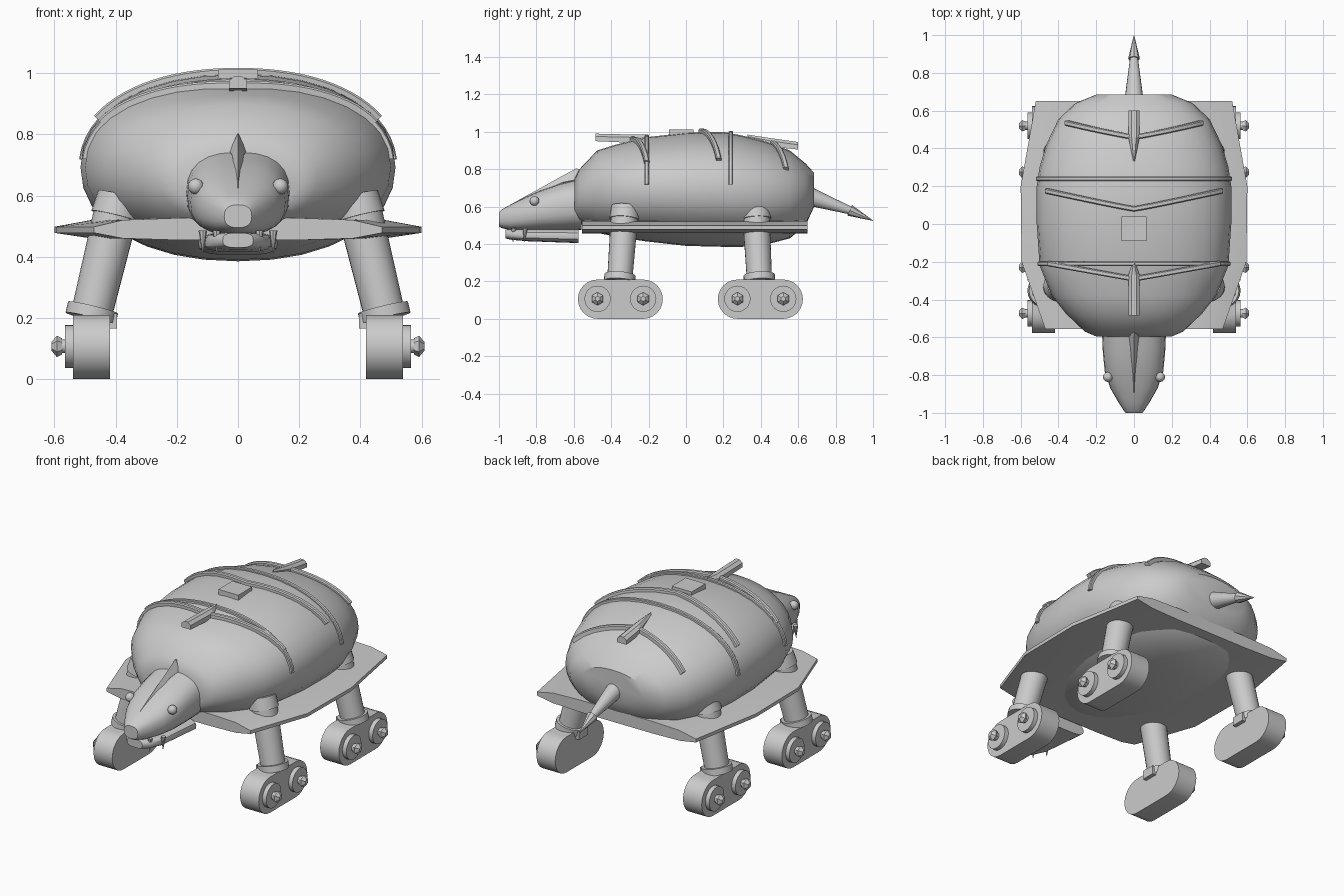
import bpy, bmesh, math
from mathutils import Vector

if "Cube" in bpy.data.objects:
    bpy.data.objects.remove(bpy.data.objects["Cube"])

grey = bpy.data.materials.new("plain_grey")
grey.use_nodes = True
grey.diffuse_color = (0.6, 0.6, 0.6, 1)
grey.node_tree.nodes["Principled BSDF"].inputs["Base Color"].default_value = (0.6, 0.6, 0.6, 1)


def finish(name, bm, angle=35):
    bmesh.ops.recalc_face_normals(bm, faces=bm.faces)
    mesh = bpy.data.meshes.new(name)
    bm.to_mesh(mesh)
    bm.free()
    mesh.materials.append(grey)
    ob = bpy.data.objects.new(name, mesh)
    bpy.context.collection.objects.link(ob)
    bpy.ops.object.select_all(action='DESELECT')
    ob.select_set(True)
    bpy.context.view_layer.objects.active = ob
    if angle:
        bpy.ops.object.shade_smooth_by_angle(angle=math.radians(angle))
    return ob


def skin(name, rings, angle=35):
    """Join closed rings of points into a capped solid."""
    bm = bmesh.new()
    loops = [[bm.verts.new(p) for p in ring] for ring in rings]
    n = len(loops[0])
    for a, b in zip(loops, loops[1:]):
        for i in range(n):
            j = (i + 1) % n
            bm.faces.new((a[i], a[j], b[j], b[i]))
    bm.faces.new(loops[0])
    bm.faces.new(loops[-1])
    return finish(name, bm, angle)


def section(station, t, power):
    y, w, lo, hi = station
    c, s = math.cos(t), math.sin(t)
    x = w * math.copysign(abs(c) ** (2 / power), c)
    z = (lo + hi) / 2 + (hi - lo) / 2 * math.copysign(abs(s) ** (2 / power), s)
    return Vector((x, y, z))


def loft(name, stations, power=2.15, n=32, angle=35):
    return skin(name, [[section(st, math.tau * i / n, power) for i in range(n)]
                       for st in stations], angle)


def rod(name, a, b, r1, r2, n=24):
    """Cylinder or cone between two points."""
    a, b = Vector(a), Vector(b)
    q = (b - a).to_track_quat('Z', 'Y')
    bm = bmesh.new()
    bmesh.ops.create_cone(bm, cap_ends=True, segments=n, radius1=r1, radius2=r2,
                          depth=(b - a).length)
    for v in bm.verts:
        v.co = q @ v.co + (a + b) / 2
    return finish(name, bm)


def box(name, centre, size):
    bm = bmesh.new()
    bmesh.ops.create_cube(bm, size=1)
    for v in bm.verts:
        v.co = Vector(centre) + v.co * Vector(size)
    return finish(name, bm, 0)


# Domed body shell: y, half width, bottom, top
BODY = [(-.595, .20, .54, .75), (-.57, .26, .51, .80), (-.475, .36, .46, .90),
        (-.38, .435, .44, .93), (-.22, .50, .415, .97), (0, .515, .39, .995),
        (.2, .515, .385, 1.0), (.3, .50, .385, .98), (.42, .465, .395, .95),
        (.555, .40, .43, .90), (.64, .31, .50, .83), (.685, .20, .60, .78)]
loft("body_shell", BODY)


def body_at(y):
    for a, b in zip(BODY, BODY[1:]):
        if a[0] <= y <= b[0]:
            f = (y - a[0]) / (b[0] - a[0])
            return [p + (q - p) * f for p, q in zip(a, b)]


def strap(name, y_mid, y_end, t_end, width=.028, height=.02, steps=28):
    """Raised strap following the shell, bent into a chevron when y_mid differs from y_end."""
    rings = []
    for i in range(steps + 1):
        t = t_end + (math.pi - 2 * t_end) * i / steps
        f = abs(math.cos(t)) / math.cos(t_end)
        st = body_at(y_mid + (y_end - y_mid) * f)
        p = section(st, t, 2.15)
        d = section(st, t + .02, 2.15) - section(st, t - .02, 2.15)
        out = Vector((d.z, 0, -d.x)).normalized()
        side = Vector((0, width / 2, 0))
        rings.append([p - side - out * .02, p - side + out * height * .7,
                      p - side * .6 + out * height, p + side * .6 + out * height,
                      p + side + out * height * .7, p + side - out * .02])
    return skin(name, rings, 30)


strap("rear_band", .24, .24, .08, .024, .012)
strap("front_band", -.21, -.21, .08, .024, .012)
strap("rear_chevron", .46, .535, .55)
strap("middle_chevron", .08, .175, .50)
strap("front_chevron", -.29, -.21, .50)
box("back_plate", (0, -.025, .995), (.13, .13, .035))


def spine(name, y_tail, y_mid, y_tip, z_tail, z_mid, z_tip):
    """Peaked bar narrowing to a point."""
    rings = []
    for y, z, w, h in ((y_tail, z_tail, .03, .04), (y_mid, z_mid, .03, .045),
                       (y_tip, z_tip, .004, .01)):
        rings.append([(-w, y, z - h), (w, y, z - h), (w, y, z - .015),
                      (w * .4, y, z), (-w * .4, y, z), (-w, y, z - .015)])
    return skin(name, rings, 0)


spine("rear_spine", .60, .46, .33, .945, .965, .985)
spine("front_spine", -.485, -.27, -.20, .99, .985, .985)

# Flat skirt plate with thin bevelled edges
skirt = []
for y, w in ((-.555, .47), (-.2, .595), (.2, .60), (.65, .52)):
    half = [(w, .478), (w, .498), (w * .8, .520), (w * .45, .526)]
    under = [(w * .45, .455), (w * .8, .460)]
    right = [(x, z) for x, z in half]
    left = [(-x, z) for x, z in reversed(half)]
    skirt.append([(x, y, z) for x, z in
                  right + left + [(-x, z) for x, z in reversed(under)] + under])
skin("skirt_plate", skirt, 20)

# Head, jaw and crest
loft("head", [(-1.0, .045, .495, .57), (-.985, .056, .485, .585), (-.94, .085, .475, .61),
              (-.87, .125, .47, .645), (-.78, .155, .47, .685),
              (-.68, .165, .47, .72), (-.56, .17, .475, .75)], 2.5, 24)
loft("lower_jaw", [(-.965, .05, .43, .478), (-.93, .08, .422, .48),
                   (-.85, .11, .415, .48), (-.575, .13, .405, .48)], 3, 20)
skin("head_crest", [[(0, y, z + h), (w, y, z), (0, y, z - .03), (-w, y, z)]
                    for y, z, w, h in ((-.92, .615, .003, .006), (-.66, .73, .018, .035),
                                       (-.585, .745, .028, .06), (-.54, .755, .006, .03))], 0)

# Tail with a separate pointed tip
rod("tail", (0, .60, .675), (0, .885, .577), .058, .020, 16)
rod("tail_tip", (0, .875, .58), (0, 1.0, .525), .031, .001, 8)

for sx, side in ((1, "left"), (-1, "right")):
    # Eyes and fangs
    bm = bmesh.new()
    bmesh.ops.create_uvsphere(bm, u_segments=14, v_segments=8, radius=.026)
    for v in bm.verts:
        v.co += Vector((sx * .138, -.81, .63))
    finish(side + "_eye", bm, 60)
    for x, y in ((.07, -.92), (.115, -.86)):
        rod(side + "_fang", (sx * x, y, .485), (sx * x, y - .005, .41), .014, .001, 8)

    for end, y_top, y_low, y_a, y_b in (("front", -.325, -.355, -.473, -.229),
                                        ("rear", .372, .393, .275, .52)):
        part = side + "_" + end
        # Sloping leg with top flange and ankle collar
        top, low = Vector((sx * .385, y_top, .60)), Vector((sx * .482, y_low, .20))
        axis = (low - top).normalized()
        rod(part + "_leg", top, low, .074, .067)
        rod(part + "_flange", top, top + axis * .07, .074, .08)
        rod(part + "_ankle", low - axis * .035, low + axis * .002, .084, .084)
        box(part + "_ankle_clip", (sx * .415, y_low, .19), (.04, .08, .05))

        # Capsule-shaped foot
        outline = []
        for yc, start in ((y_b, -90), (y_a, 90)):
            for k in range(13):
                a = math.radians(start + 15 * k)
                outline.append((yc + .105 * math.cos(a), .105 + .105 * math.sin(a)))
        skin(part + "_foot", [[(sx * x, y, z) for y, z in outline] for x in (.418, .54)])

        # Round hubs with faceted bolts on the outer side
        for y in (y_a, y_b):
            def at(x):
                return (sx * x, y, .107)
            rod(part + "_hub", at(.53), at(.565), .07, .07)
            rod(part + "_bolt_neck", at(.56), at(.585), .022, .022, 12)
            rod(part + "_bolt_base", at(.575), at(.592), .026, .035, 6)
            rod(part + "_bolt_tip", at(.592), at(.61), .035, .014, 6)
